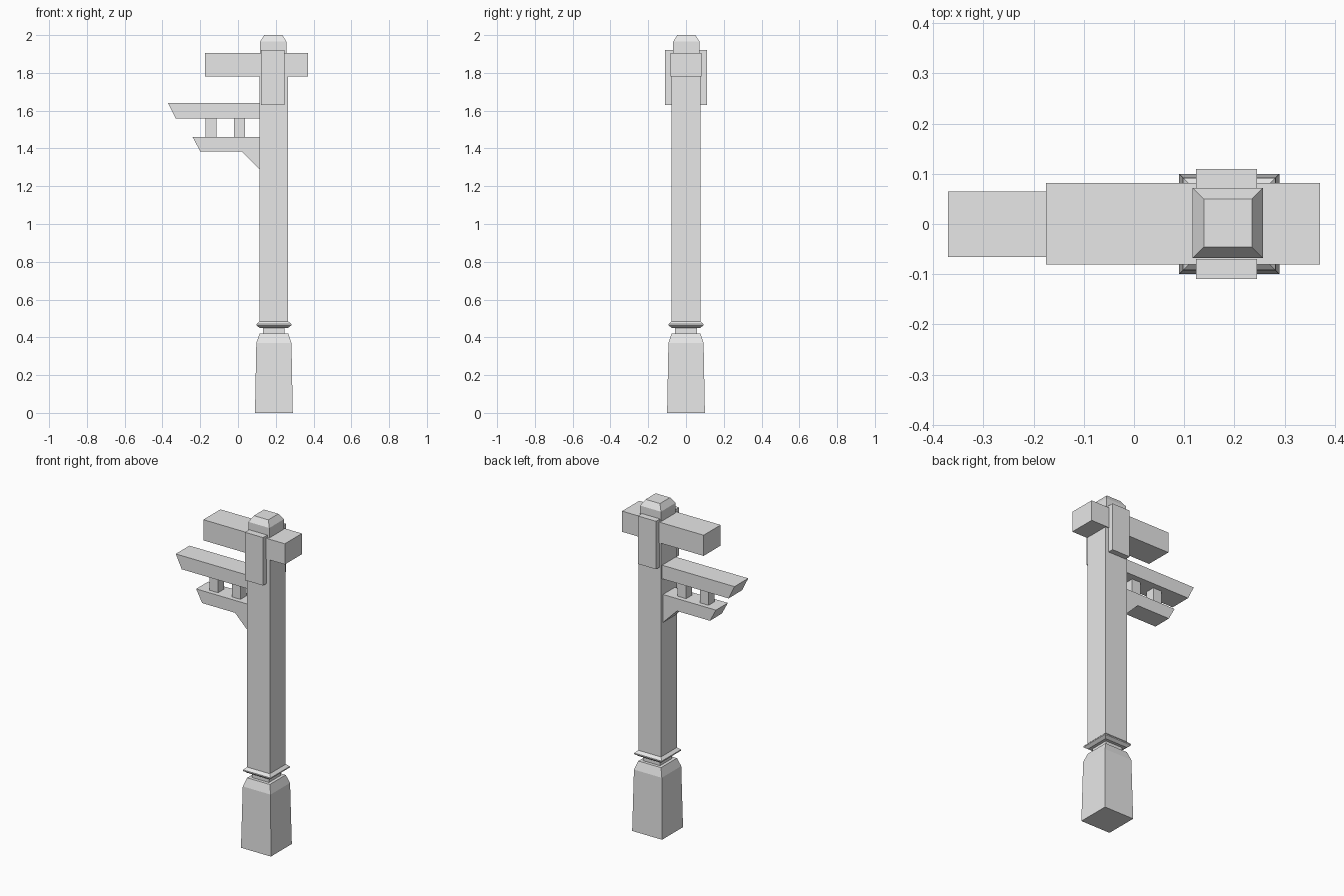
import bpy
import bmesh

cube = bpy.data.objects.get("Cube")
if cube:
    bpy.data.objects.remove(cube, do_unlink=True)

# One plain grey for the whole post
GREY = (0.8, 0.8, 0.8, 1)
mat = bpy.data.materials.new("plain_grey")
mat.use_nodes = True
mat.diffuse_color = GREY
mat.node_tree.nodes["Principled BSDF"].inputs["Base Color"].default_value = GREY

POST_X = 0.19


def finish(name, bm):
    bmesh.ops.recalc_face_normals(bm, faces=bm.faces)
    mesh = bpy.data.meshes.new(name)
    bm.to_mesh(mesh)
    bm.free()
    mesh.materials.append(mat)
    obj = bpy.data.objects.new(name, mesh)
    bpy.context.collection.objects.link(obj)
    return obj


def square_stack(name, profile, cx=POST_X, cy=0.0):
    """Square cross-sections given as (half width, height), joined upwards."""
    bm = bmesh.new()
    rings = [[bm.verts.new((cx + sx * h, cy + sy * h, z))
              for sx, sy in ((-1, -1), (1, -1), (1, 1), (-1, 1))]
             for h, z in profile]
    for low, high in zip(rings, rings[1:]):
        for i in range(4):
            j = (i + 1) % 4
            bm.faces.new((low[i], low[j], high[j], high[i]))
    bm.faces.new(rings[0])
    bm.faces.new(rings[-1])
    return finish(name, bm)


def extrude_xz(name, outline, y0, y1):
    """Outline in the x-z plane, extruded from y0 to y1."""
    bm = bmesh.new()
    face = bm.faces.new([bm.verts.new((x, y0, z)) for x, z in outline])
    moved = bmesh.ops.extrude_face_region(bm, geom=[face])["geom"]
    verts = [g for g in moved if isinstance(g, bmesh.types.BMVert)]
    bmesh.ops.translate(bm, verts=verts, vec=(0, y1 - y0, 0))
    # extruding keeps the first face as the front cap
    if not face.is_valid or len(bm.faces) < len(outline) + 2:
        bm.faces.new([v for v in bm.verts if v not in verts])
    return finish(name, bm)


def box(name, x0, x1, y0, y1, z0, z1):
    return extrude_xz(name, [(x0, z0), (x1, z0), (x1, z1), (x0, z1)], y0, y1)


# Footing, neck, moulding, shaft and cap
square_stack("footing", [(0.1, 0), (0.093, 0.37), (0.076, 0.42)])
square_stack("neck", [(0.057, 0.41), (0.057, 0.46)])
square_stack("moulding", [(0.075, 0.45), (0.092, 0.463), (0.092, 0.47), (0.076, 0.485)])
square_stack("shaft", [(0.076, 0.48), (0.076, 1.84)])
square_stack("cap", [(0.07, 1.8), (0.07, 1.965), (0.048, 2)], 0.187, 0.002)

# Crossbeam and the plates clasping it
box("crossbeam", -0.175, 0.37, -0.081, 0.082, 1.78, 1.905)
for side, name in ((-1, "front_plate"), (1, "back_plate")):
    y0, y1 = sorted((side * 0.07, side * 0.11))
    box(name, 0.123, 0.245, y0, y1, 1.63, 1.92)

# Side arms with raked ends; the lower one carries the brace
extrude_xz("upper_arm", [(-0.37, 1.64), (-0.33, 1.558), (0.13, 1.558), (0.13, 1.64)],
           -0.066, 0.065)
extrude_xz("lower_arm", [(-0.24, 1.46), (-0.2, 1.385), (0.02, 1.385),
                         (0.115, 1.29), (0.13, 1.29), (0.13, 1.46)], -0.057, 0.057)

# Spacer blocks between the arms
for i, x in enumerate((-0.142, 0.008)):
    square_stack(f"spacer_block_{i + 1}", [(0.029, 1.45), (0.029, 1.57)], x)
